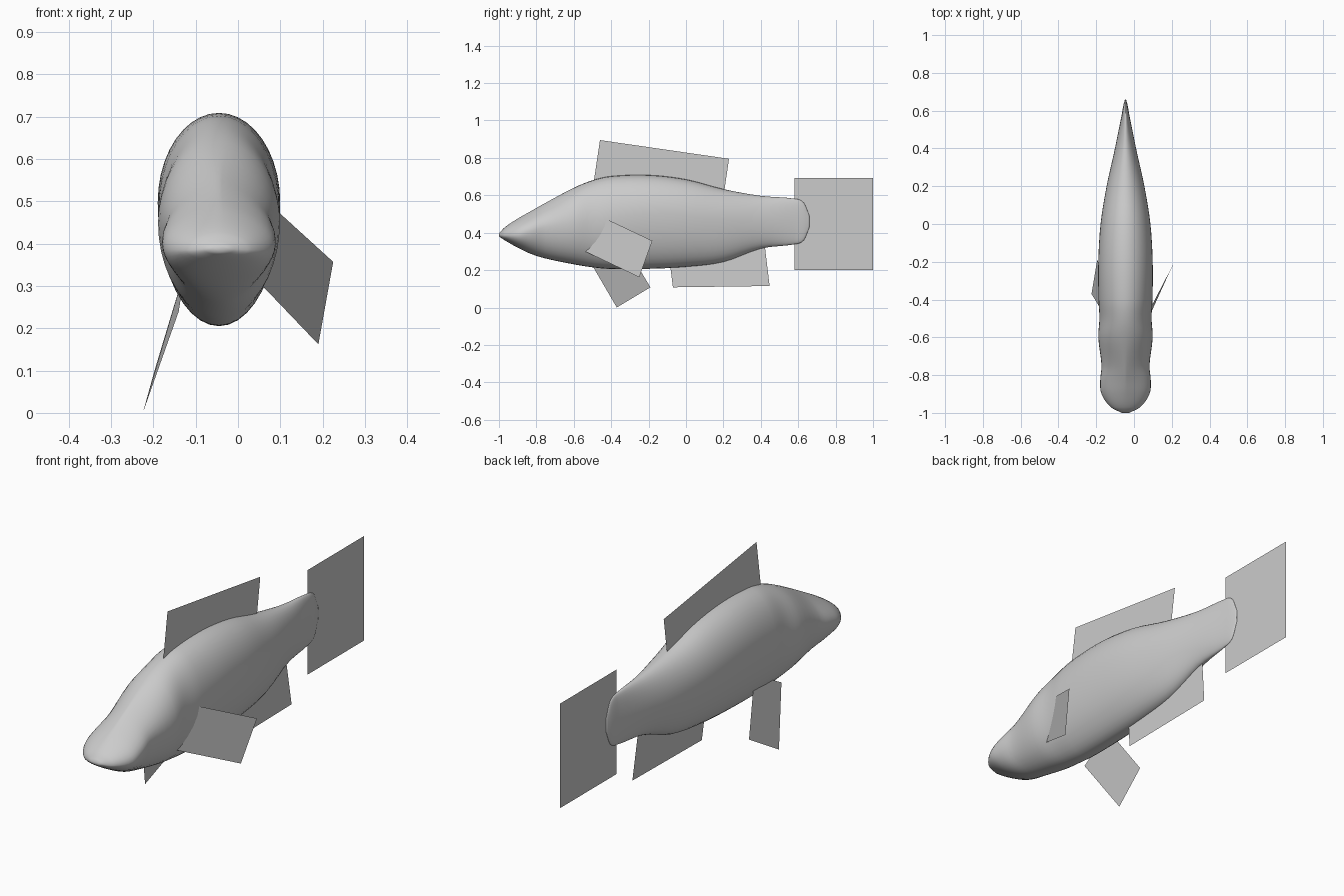
import bpy
import bmesh
import math

CENTRE_X = -0.045
RING = 40
STEPS = 4

cube = bpy.data.objects.get("Cube")
if cube:
    bpy.data.objects.remove(cube)

# One flat grey for the whole fish
grey = bpy.data.materials.new("fish_grey")
grey.use_nodes = True
shade = (0.6, 0.6, 0.6, 1)
grey.diffuse_color = shade
grey.node_tree.nodes["Principled BSDF"].inputs["Base Color"].default_value = shade


def make_object(name, bm):
    mesh = bpy.data.meshes.new(name)
    bm.to_mesh(mesh)
    bm.free()
    mesh.materials.append(grey)
    obj = bpy.data.objects.new(name, mesh)
    bpy.context.collection.objects.link(obj)
    return obj


def spline(a, b, c, d, t):
    """Smooth curve from b to c that respects uneven station spacing."""
    out = [b[0] + (c[0] - b[0]) * t]
    span = c[0] - b[0]
    for i in range(1, len(b)):
        m0 = (c[i] - a[i]) / (c[0] - a[0]) * span
        m1 = (d[i] - b[i]) / (d[0] - b[0]) * span
        h = t * t * (3 - 2 * t)
        out.append(b[i] * (1 - h) + c[i] * h
                   + m0 * t * (1 - t) ** 2 - m1 * t * t * (1 - t))
    return out


# Body stations: y, back height, belly height, widest height, half width
stations = [
    (-1, .395, .38, .388, .02),
    (-.97, .428, .36, .385, .078),
    (-.9, .475, .32, .39, .127),
    (-.83, .515, .287, .41, .134),
    (-.75, .56, .262, .43, .127),
    (-.6, .64, .231, .45, .144),
    (-.5, .68, .215, .46, .138),
    (-.4, .702, .206, .48, .143),
    (-.2, .708, .207, .5, .144),
    (0, .685, .217, .49, .132),
    (.2, .633, .243, .47, .1),
    (.4, .597, .315, .46, .056),
    (.58, .582, .338, .46, .02),
    (.63, .56, .36, .46, .011),
    (.66, .49, .43, .46, .003),
]


def build_body():
    rows = []
    last = len(stations) - 1
    for i in range(last):
        a, b = stations[max(i - 1, 0)], stations[i]
        c, d = stations[i + 1], stations[min(i + 2, last)]
        rows += [spline(a, b, c, d, k / STEPS) for k in range(STEPS)]
    rows.append(list(stations[-1]))

    bm = bmesh.new()
    rings = []
    for y, top, low, mid, half in rows:
        # The brow is pinched in over the cheeks, fading out behind the gills
        pinch = 1 + 0.6 * math.exp(-((y + 0.8) / 0.13) ** 2)
        ring = []
        for k in range(RING):
            ang = math.tau * k / RING
            c, s = math.cos(ang), math.sin(ang)
            power = pinch if s > 0 else 1
            x = math.copysign(abs(c) ** power, c) * half
            z = mid + s * ((top - mid) if s > 0 else (mid - low))
            ring.append(bm.verts.new((CENTRE_X + x, y, z)))
        rings.append(ring)
    for r0, r1 in zip(rings, rings[1:]):
        for k in range(RING):
            n = (k + 1) % RING
            bm.faces.new((r0[k], r0[n], r1[n], r1[k]))
    bm.faces.new(rings[0])
    bm.faces.new(rings[-1])
    bmesh.ops.recalc_face_normals(bm, faces=bm.faces)
    for f in bm.faces:
        f.smooth = True
    return make_object("body", bm)


def build_fin(name, corners):
    """Flat four-sided sheet."""
    bm = bmesh.new()
    bm.faces.new([bm.verts.new(p) for p in corners])
    return make_object(name, bm)


def middle_fin(name, outline, lean=0):
    """Upright sheet on the centre line; lean shifts its lower edge sideways."""
    top = max(z for y, z in outline)
    build_fin(name, [(CENTRE_X + lean * (top - z), y, z) for y, z in outline])


build_body()

# Fins along the centre line
middle_fin("dorsal_fin", [(-.46, .895), (.23, .795), (.2, .59), (-.495, .66)])
middle_fin("tail_fin", [(.58, .2), (1, .2), (1, .692), (.58, .692)])
middle_fin("anal_fin", [(-.07, .108), (.447, .115), (.42, .34), (-.09, .27)], 0.05)

# Paired fins, each set at its own angle
build_fin("left_pectoral_fin", [(.09, -.44, .48), (.225, -.18, .357),
                                (.19, -.25, .162), (.058, -.54, .3)])
build_fin("right_pectoral_fin", [(-.225, -.37, 0), (-.195, -.19, .108),
                                 (-.125, -.33, .34), (-.14, -.51, .24)])
